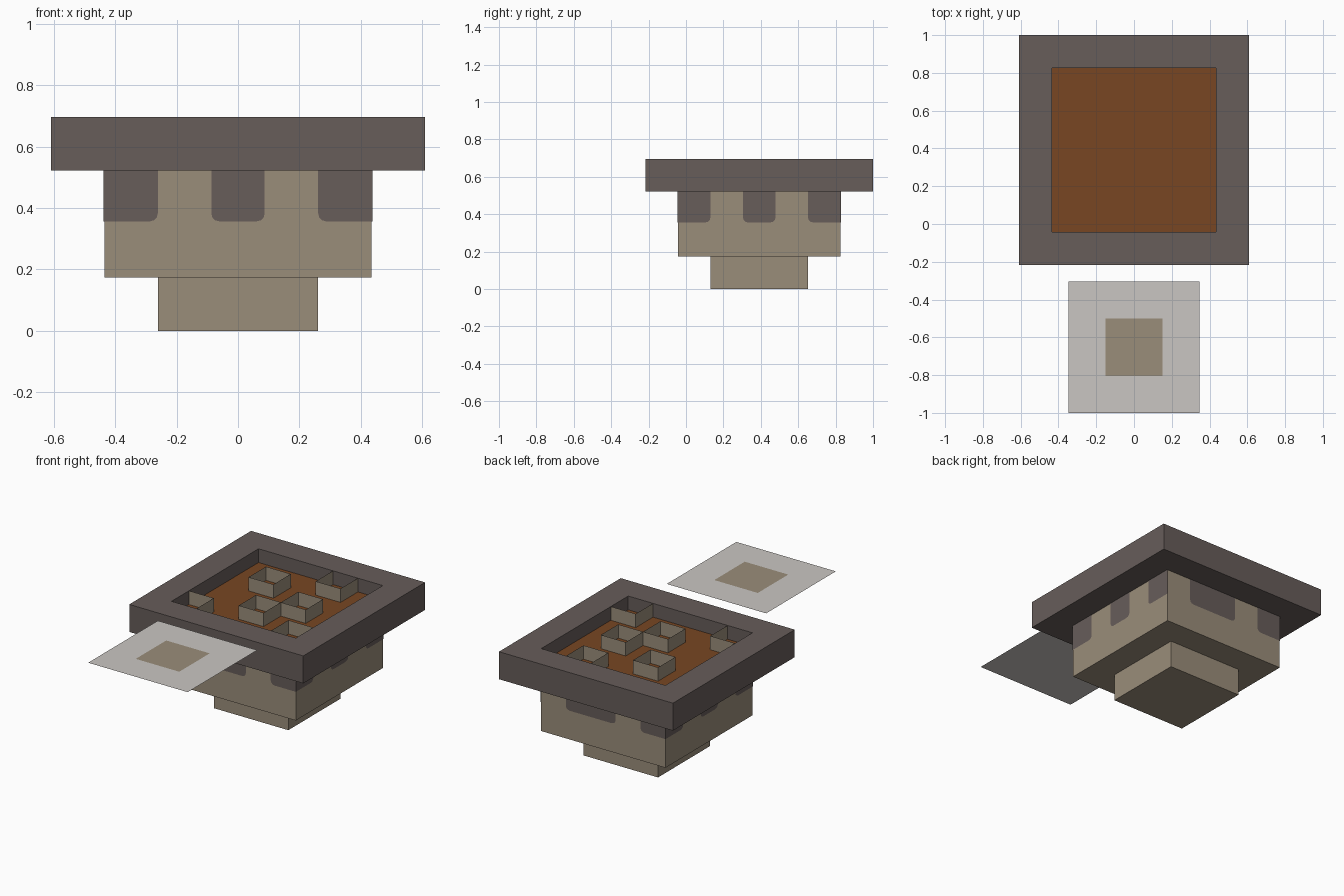
import bpy, math
from mathutils import Matrix

if "Cube" in bpy.data.objects:
    bpy.data.objects.remove(bpy.data.objects["Cube"])

U = 2 / 23            # module: every dimension is a multiple of it
CY = 1 - 7 * U        # centre of the planter along y
TOP = 8 * U


def srgb(r, g, b):
    f = lambda c: c / 12.92 if c <= 0.04045 else ((c + 0.055) / 1.055) ** 2.4
    return tuple(f(v / 255) for v in (r, g, b)) + (1,)


def material(name, *rgb):
    m = bpy.data.materials.new(name)
    m.diffuse_color = srgb(*rgb)
    m.use_nodes = True
    m.node_tree.nodes["Principled BSDF"].inputs["Base Color"].default_value = m.diffuse_color
    return m


DARK = material("dark_stone", 103, 93, 90)
TAN = material("tan_clay", 154, 141, 122)
SOIL = material("brown_soil", 120, 70, 34)
PALE = material("pale_grey", 202, 198, 194)


def make(name, verts, faces, mat):
    me = bpy.data.meshes.new(name)
    me.from_pydata(verts, [], faces)
    me.materials.append(mat)
    ob = bpy.data.objects.new(name, me)
    bpy.context.collection.objects.link(ob)
    return ob


def ring(x0, x1, y0, y1, z):
    return [(x0, y0, z), (x1, y0, z), (x1, y1, z), (x0, y1, z)]


def square(half, z, cy=CY):
    return ring(-half, half, cy - half, cy + half, z)


def loft(name, rings, mat, bottom=True, top=True, skip=()):
    """Join square rings in order, with optional end caps."""
    verts = [v for r in rings for v in r]
    faces = []
    for k in range(len(rings) - 1):
        for i in range(4):
            if i not in skip:
                j = (i + 1) % 4
                faces.append((4 * k + i, 4 * k + j, 4 * k + 4 + j, 4 * k + 4 + i))
    if bottom:
        faces.append((3, 2, 1, 0))
    if top:
        n = 4 * len(rings) - 4
        faces.append((n, n + 1, n + 2, n + 3))
    return make(name, verts, faces, mat)


# Foot, body, hollow rim and soil
loft("foot", [square(3 * U, 0), square(3 * U, 2 * U)], TAN)
loft("body", [square(5 * U, 2 * U), square(5 * U, 6 * U)], TAN)
loft("rim", [square(7 * U, 6 * U), square(7 * U, TOP),
             square(5 * U, TOP), square(5 * U, 7 * U)], DARK, top=False)
make("soil", square(5 * U, 7 * U), [(0, 1, 2, 3)], SOIL)

# Open square sprout collars on the soil; walls against the rim are left out
# sides: 0 front, 1 right, 2 back, 3 left
for cx, cy, skip in [(2, 6, ()), (6, 8, (2,)), (4, 2, ()), (6, 4, ()),
                     (0, 0, (0, 3)), (8, 0, (0, 1))]:
    x, y = (cx - 5) * U, (cy - 5) * U + CY
    loft("soil_collar", [ring(x, x + 2 * U, y, y + 2 * U, z) for z in (7 * U, TOP)],
         TAN, bottom=False, top=False, skip=skip)


# Dark drips below the rim, with rounded lower corners
def drip(a, b, side):
    r, off = 0.3 * U, 0.002
    z0, z1 = 4.1 * U, 6 * U
    pts = []
    for h, sign in ((a, 1), (b, -1)):
        if abs(h) == 5:                       # runs on around the body corner
            pts.append((h * U - sign * off, z0))
            continue
        arc = []
        for s in range(4):
            t = math.radians(30 * s)
            arc.append((h * U + sign * r * (1 - math.cos(t)), z0 + r * (1 - math.sin(t))))
        pts += arc if sign == 1 else arc[::-1]
    pts += [(b * U + off * (b == 5), z1), (a * U - off * (a == -5), z1)]
    ob = make("drip", [(h, -5 * U - off, z) for h, z in pts], [tuple(range(len(pts)))], DARK)
    ob.data.transform(Matrix.Translation((0, CY, 0)) @ Matrix.Rotation(side * math.pi / 2, 4, 'Z'))


thirds = [(-5, -3), (-1, 1), (3, 5)]
for side, spans in enumerate([thirds, thirds, [(-3, 1), (3, 5)], thirds]):
    for a, b in spans:
        drip(a, b, side)

# Thin floating sheet in front with a tan patch on top
SHEET_Y = -1 + 4 * U
make("sheet", square(4 * U, TOP, SHEET_Y), [(0, 1, 2, 3)], PALE)
make("sheet_patch", square(1.75 * U, TOP + 0.002, SHEET_Y), [(0, 1, 2, 3)], TAN)
